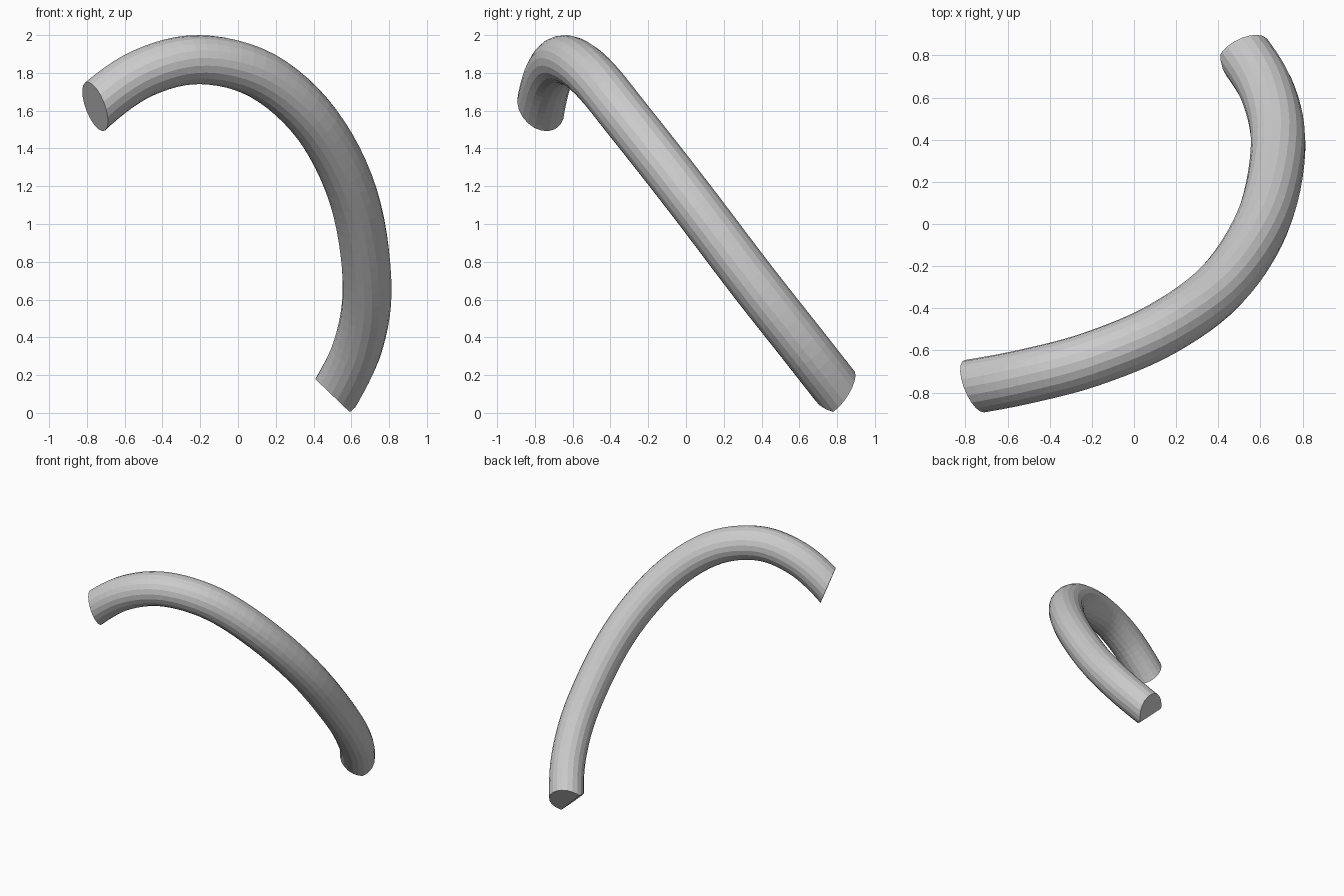
import bpy, bmesh
from mathutils import Vector

if "Cube" in bpy.data.objects:
    bpy.data.objects.remove(bpy.data.objects["Cube"])

RADIUS = 0.13

# centreline of the bent tube, running past both ends so they can be trimmed
path = [(-0.98, -0.80, 1.38), (-0.76, -0.77, 1.62), (-0.50, -0.72, 1.80),
        (-0.20, -0.64, 1.87), (0.13, -0.50, 1.785), (0.416, -0.29, 1.53),
        (0.61, 0.01, 1.148), (0.683, 0.35, 0.70), (0.64, 0.61, 0.37),
        (0.51, 0.825, 0.095), (0.35, 1.01, -0.15)]

curve = bpy.data.curves.new("bent_tube", 'CURVE')
curve.dimensions = '3D'
curve.bevel_depth = RADIUS
curve.bevel_resolution = 8
curve.resolution_u = 6
spline = curve.splines.new('BEZIER')
spline.bezier_points.add(len(path) - 1)
for i, bp in enumerate(spline.bezier_points):
    # smooth handles along the neighbouring points
    here = Vector(path[i])
    before = Vector(path[max(i - 1, 0)])
    after = Vector(path[min(i + 1, len(path) - 1)])
    slope = (after - before) / 6
    bp.co = here
    bp.handle_left_type = bp.handle_right_type = 'FREE'
    bp.handle_left = here - slope
    bp.handle_right = here + slope
tube = bpy.data.objects.new("bent_tube", curve)
bpy.context.collection.objects.link(tube)
bpy.context.view_layer.objects.active = tube
tube.select_set(True)
bpy.ops.object.convert(target='MESH')
tube = bpy.context.object

# trim planes: upper end has one flat cut, lower end a two-sided cut
cuts = [((-0.755, -0.77, 1.62), (-0.85, -0.38, -0.36)),
        ((0.50, 0.79, 0.092), (-0.375, 0.78, -0.505)),
        ((0.50, 0.79, 0.092), (-0.69, 0.0, -0.72))]
bm = bmesh.new()
bm.from_mesh(tube.data)
bmesh.ops.remove_doubles(bm, verts=bm.verts, dist=1e-5)
for point, normal in cuts:
    geom = bm.verts[:] + bm.edges[:] + bm.faces[:]
    res = bmesh.ops.bisect_plane(bm, geom=geom, dist=1e-5, plane_co=Vector(point),
                                 plane_no=Vector(normal), clear_outer=True)
    rim = [g for g in res["geom_cut"] if isinstance(g, bmesh.types.BMEdge)]
    # close the cut
    bmesh.ops.contextual_create(bm, geom=[e for e in rim if e.is_boundary])
bmesh.ops.recalc_face_normals(bm, faces=bm.faces)
bm.to_mesh(tube.data)
bm.free()
for poly in tube.data.polygons:
    poly.use_smooth = False
